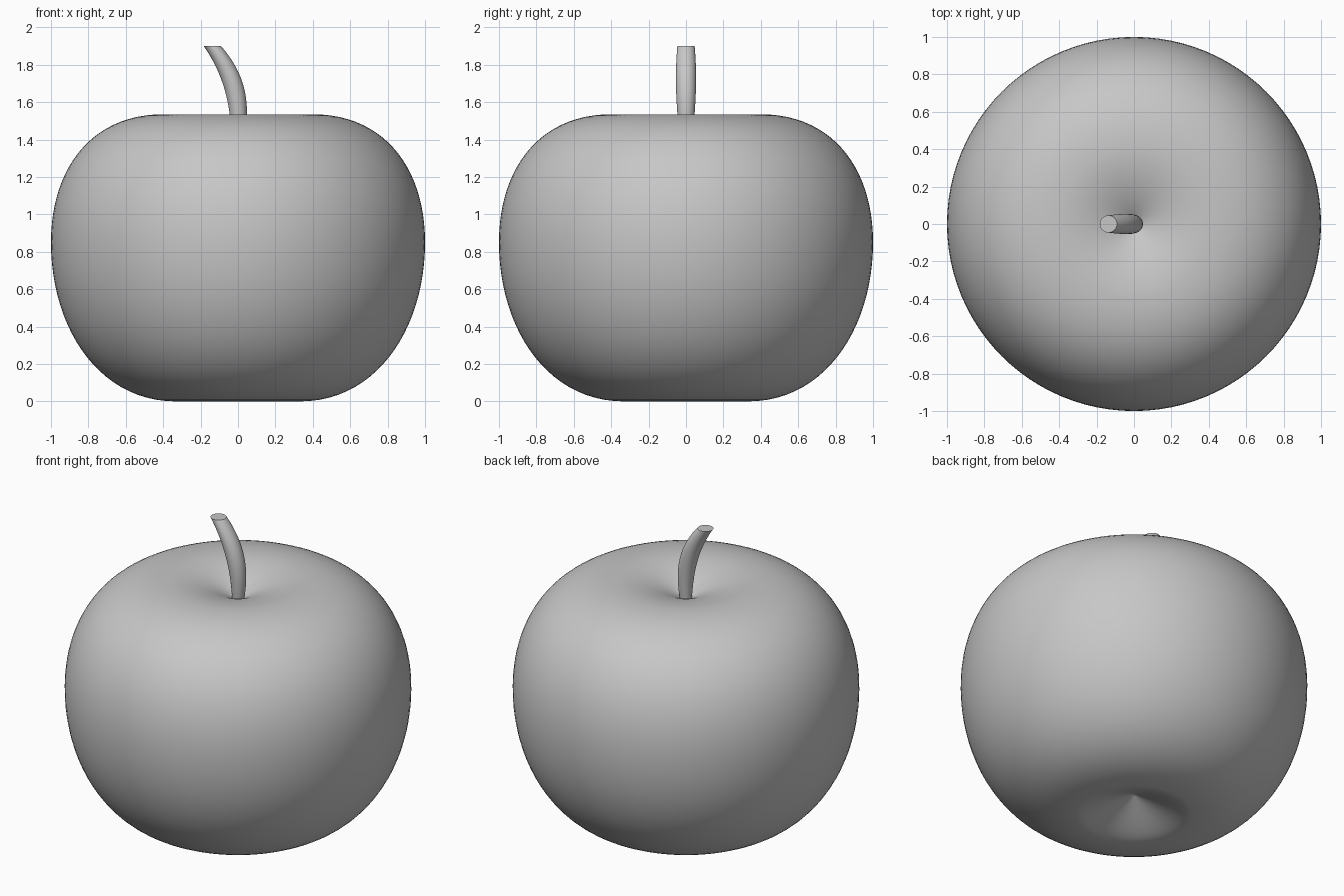
import bpy
import bmesh
import math
from mathutils import Vector
from mathutils.geometry import interpolate_bezier

cube = bpy.data.objects.get("Cube")
if cube:
    bpy.data.objects.remove(cube, do_unlink=True)

grey = bpy.data.materials.new("soft_grey")
grey.use_nodes = True
colour = (0.57, 0.57, 0.57, 1)
grey.diffuse_color = colour
grey.node_tree.nodes["Principled BSDF"].inputs["Base Color"].default_value = colour


def bezier(points, count):
    return interpolate_bezier(*[Vector(p) for p in points], count)


def skin_rings(name, rings, sides, angle):
    """Join horizontal circles (centre x, radius, z); a zero radius is a point."""
    bm = bmesh.new()
    loops = []
    for x, radius, z in rings:
        if radius < 1e-5:
            loops.append([bm.verts.new((x, 0, z))] * sides)
            continue
        turns = [math.tau * i / sides for i in range(sides)]
        loops.append([bm.verts.new((x + radius * math.cos(a), radius * math.sin(a), z))
                      for a in turns])
    for low, high in zip(loops, loops[1:]):
        for i in range(sides):
            j = (i + 1) % sides
            corners = dict.fromkeys((low[i], low[j], high[j], high[i]))
            bm.faces.new(list(corners))
    # Flat caps on open ends
    for end in (loops[0], loops[-1]):
        if len(set(end)) == sides:
            bm.faces.new(end)
    bmesh.ops.recalc_face_normals(bm, faces=bm.faces)
    mesh = bpy.data.meshes.new(name)
    bm.to_mesh(mesh)
    bm.free()
    mesh.materials.append(grey)
    obj = bpy.data.objects.new(name, mesh)
    bpy.context.collection.objects.link(obj)
    bpy.ops.object.select_all(action="DESELECT")
    obj.select_set(True)
    bpy.context.view_layer.objects.active = obj
    bpy.ops.object.shade_smooth_by_angle(angle=math.radians(angle))
    return obj


# Fruit body: bottom hollow, lower side, upper side, top hollow
spans = [
    [(0, 0, 0.135), (0, 0.12, 0.08), (0, 0.26, 0), (0, 0.33, 0)],
    [(0, 0.33, 0), (0, 0.75, 0), (0, 1, 0.4), (0, 1, 0.85)],
    [(0, 1, 0.85), (0, 1, 1.25), (0, 0.78, 1.535), (0, 0.4, 1.535)],
    [(0, 0.4, 1.535), (0, 0.24, 1.535), (0, 0.08, 1.465), (0, 0, 1.4)],
]
profile = []
for span in spans:
    profile += bezier(span, 24)[1 if profile else 0:]
skin_rings("fruit_body", profile, 96, 60)

# Stem: curved, slightly swollen in the middle, cut level at the tip
stem = bezier([(0, 0.033, 1.4), (0.015, 0.055, 1.6),
               (-0.02, 0.06, 1.75), (-0.137, 0.046, 1.9)], 20)
skin_rings("stem", stem, 32, 40)
